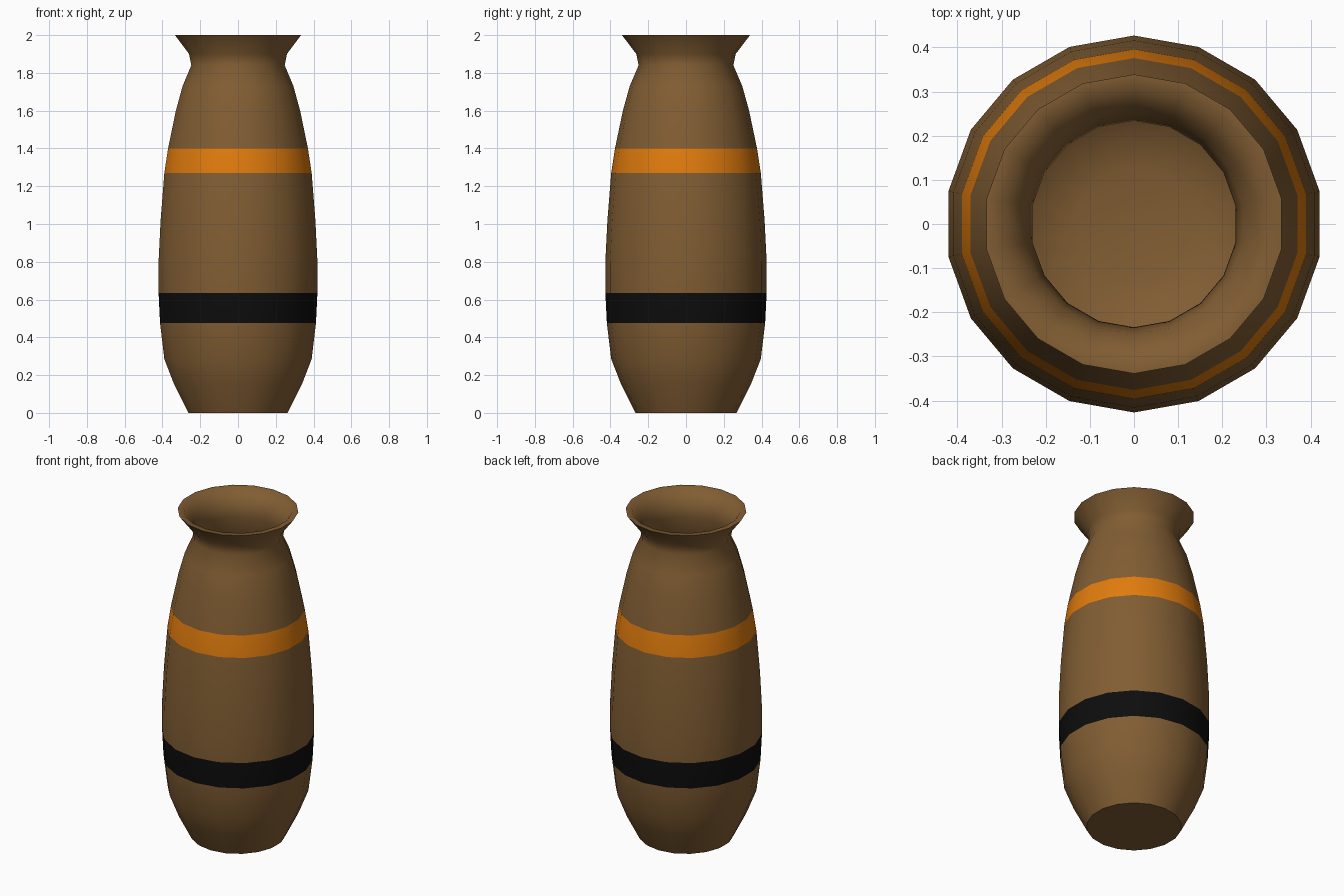
import bpy, bmesh, math

if "Cube" in bpy.data.objects:
    bpy.data.objects.remove(bpy.data.objects["Cube"])

SIDES = 18

# Outer profile from foot to lip, then down the inside (radius, height)
outer = [(0.267, 0), (0.343, 0.15), (0.396, 0.285), (0.419, 0.475), (0.427, 0.635),
         (0.427, 0.80), (0.416, 1.02), (0.396, 1.27), (0.376, 1.40), (0.334, 1.60),
         (0.298, 1.73), (0.251, 1.84), (0.263, 1.90), (0.339, 2.0)]
inner = [(0.305, 2.0), (0.25, 1.925), (0.234, 1.85), (0.275, 1.73), (0.312, 1.60),
         (0.354, 1.40), (0.374, 1.27), (0.394, 1.02), (0.405, 0.80), (0.405, 0.635),
         (0.397, 0.475), (0.374, 0.29), (0.322, 0.16), (0.25, 0.06), (0.13, 0.03)]
profile = outer + inner


def material(name, color):
    mat = bpy.data.materials.new(name)
    mat.diffuse_color = (*color, 1)
    mat.use_nodes = True
    mat.node_tree.nodes["Principled BSDF"].inputs["Base Color"].default_value = mat.diffuse_color
    return mat


bm = bmesh.new()
rings = []
for r, z in profile:
    ring = []
    for i in range(SIDES):
        a = math.pi / 2 + i * math.tau / SIDES
        ring.append(bm.verts.new((r * math.cos(a), r * math.sin(a), z)))
    rings.append(ring)

# Walls, with the two painted bands on the outside
bands = {3: 1, 7: 2}
for k in range(len(rings) - 1):
    low, high = rings[k], rings[k + 1]
    for i in range(SIDES):
        j = (i + 1) % SIDES
        face = bm.faces.new((low[i], low[j], high[j], high[i]))
        face.material_index = bands.get(k, 0)

# Underside and inner floor
bm.faces.new(rings[0][::-1])
bm.faces.new(rings[-1])

mesh = bpy.data.meshes.new("vase")
bm.to_mesh(mesh)
bm.free()
mesh.materials.append(material("brown_clay", (0.22, 0.11, 0.033)))
mesh.materials.append(material("black_band", (0.004, 0.004, 0.004)))
mesh.materials.append(material("orange_band", (0.75, 0.2, 0.004)))

vase = bpy.data.objects.new("vase", mesh)
bpy.context.collection.objects.link(vase)
bpy.context.view_layer.objects.active = vase
vase.select_set(True)
bpy.ops.object.shade_smooth_by_angle(angle=math.radians(60))
